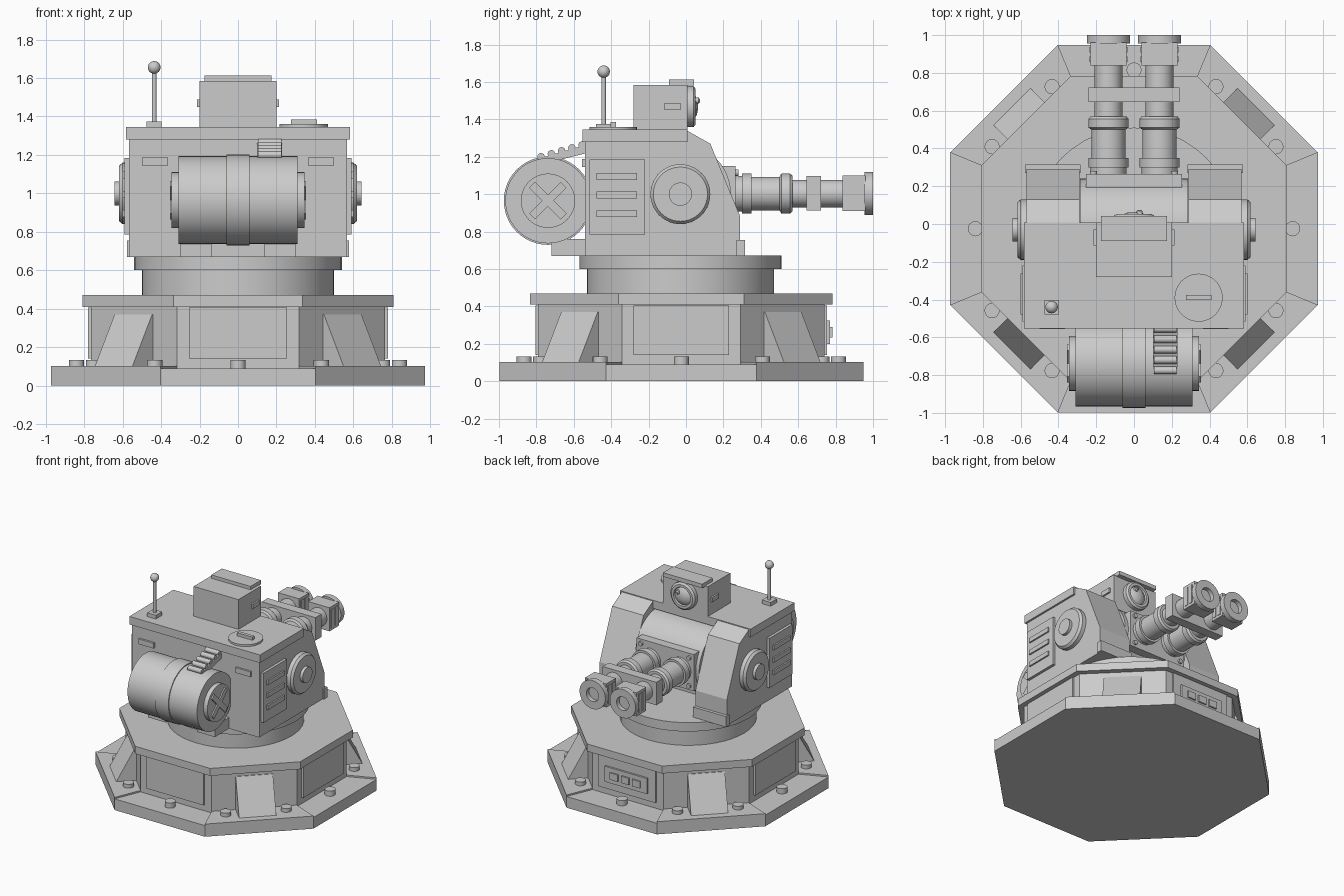
import bpy, bmesh
from math import pi, cos, sin, radians, tan, atan2
from mathutils import Vector, Matrix

if "Cube" in bpy.data.objects:
    bpy.data.objects.remove(bpy.data.objects["Cube"])

CY = -0.025                    # centre line of the base in y
T = tan(pi / 8)


def finish(name, bm, smooth=False):
    bmesh.ops.recalc_face_normals(bm, faces=bm.faces)
    me = bpy.data.meshes.new(name)
    bm.to_mesh(me)
    bm.free()
    ob = bpy.data.objects.new(name, me)
    bpy.context.collection.objects.link(ob)
    if smooth:
        bpy.context.view_layer.objects.active = ob
        ob.select_set(True)
        bpy.ops.object.shade_smooth_by_angle(angle=radians(30))
        ob.select_set(False)
    return ob


def box(name, x, y, z, rot=None):
    """Box from (min, max) ranges, optionally turned about its own centre."""
    bm = bmesh.new()
    c = Vector([(a[0] + a[1]) / 2 for a in (x, y, z)])
    size = [abs(a[1] - a[0]) for a in (x, y, z)]
    m = Matrix.Translation(c) @ (rot or Matrix()) @ Matrix.Diagonal((*size, 1))
    bmesh.ops.create_cube(bm, size=1, matrix=m)
    return finish(name, bm)


def lathe(name, profile, origin, axis='Z', seg=40, phase=0.0, smooth=True):
    """Revolve (radius, distance) points about an axis; the ends are capped."""
    turn = Vector((0, 0, 1)).rotation_difference(
        Vector({'X': (1, 0, 0), '-X': (-1, 0, 0), 'Y': (0, 1, 0), 'Z': (0, 0, 1)}[axis]))
    m = Matrix.Translation(origin) @ turn.to_matrix().to_4x4()
    bm = bmesh.new()
    rings = [[bm.verts.new(m @ Vector((r * cos(2 * pi * i / seg + phase),
                                       r * sin(2 * pi * i / seg + phase), t)))
              for i in range(seg)] for r, t in profile]
    for a, b in zip(rings, rings[1:]):
        for i in range(seg):
            j = (i + 1) % seg
            bm.faces.new((a[i], a[j], b[j], b[i]))
    bm.faces.new(rings[0])
    bm.faces.new(rings[-1])
    return finish(name, bm, smooth)


def prism(name, profile, x, matrix=None):
    """Extrude a (y, z) outline along x."""
    bm = bmesh.new()
    a, b = [[bm.verts.new((px, *p)) for p in profile] for px in x]
    bm.faces.new(a)
    bm.faces.new(b)
    for i in range(len(a)):
        j = (i + 1) % len(a)
        bm.faces.new((a[i], a[j], b[j], b[i]))
    if matrix:
        bm.transform(matrix)
    return finish(name, bm)


def octagon(name, apothem, z0, z1):
    r = apothem / cos(pi / 8)
    lathe(name, [(r, z0), (r, z1)], (0, CY, 0), seg=8, phase=pi / 8, smooth=False)


def around(k):                 # k eighth-turns about the base centre
    return Matrix.Translation((0, CY, 0)) @ Matrix.Rotation(k * pi / 4, 4, 'Z')


# Octagonal base and pedestal
octagon("base_plate", 0.973, 0, 0.09)
octagon("pedestal", 0.765, 0.08, 0.42)
octagon("pedestal_cap", 0.808, 0.41, 0.47)
for k in range(8):
    m = around(k)
    if k % 2:                  # diagonal sides: raised plate and buttress
        bm = bmesh.new()
        lo, hi = [[bm.verts.new(m @ Vector((x * a, a, z))) for x, a in
                   ((-T, 0.973), (T, 0.973), (T, 0.75), (-T, 0.75))] for z in (0.01, 0.102)]
        bm.faces.new(lo)
        bm.faces.new(hi)
        for i in range(4):
            bm.faces.new((lo[i], lo[i - 1], hi[i - 1], hi[i]))
        finish("raised_base_sector", bm)
        prism("buttress", [(0.74, 0.09), (0.915, 0.1), (0.77, 0.37), (0.74, 0.37)],
              (-0.138, 0.138), m)
    else:                      # straight sides: access panel
        prism("pedestal_panel", [(0.75, 0.14), (0.78, 0.14), (0.78, 0.405), (0.75, 0.405)],
              (-0.255, 0.255), m)
for i in range(12):
    a, r = i * pi / 6, 0.84 if i % 3 == 0 else 0.868
    lathe("base_bolt", [(0.04, 0.08), (0.04, 0.132)],
          (r * cos(a), CY + r * sin(a), 0), seg=16)

# Connector panel on the back of the pedestal
box("connector_panel", (-0.19, 0.19), (0.74, 0.77), (0.2, 0.325))
for x in (-0.1, 0, 0.1):
    box("connector_socket", (x - 0.035, x + 0.035), (0.76, 0.782), (0.235, 0.29))

# Turntable
lathe("turntable", [(0.5, 0.46), (0.5, 0.6), (0.54, 0.6), (0.54, 0.672)], (0, -0.03, 0), seg=48)

# Turret body, cheeks and roof
box("turret_core", (-0.3, 0.3), (-0.54, -0.02), (0.67, 1.3))
box("turret_roof", (-0.583, 0.583), (-0.553, 0.008), (1.28, 1.345))
for s in (-1, 1):
    prism("turret_cheek", [(-0.54, 0.67), (0.29, 0.67), (0.29, 0.88), (0.13, 1.27),
                           (0.005, 1.34), (-0.54, 1.34)], (s * 0.288, s * 0.568))
    box("cheek_foot", (s * 0.283, s * 0.578), (0.27, 0.315), (0.67, 0.755))
    # Side pivot hub
    lathe("pivot_hub", [(0.16, 0.55), (0.16, 0.6), (0.145, 0.618), (0.062, 0.618), (0.062, 0.642)],
          (0, -0.03, 1.0), 'X' if s > 0 else '-X')
    # Side vent with three louvres
    box("side_vent", (s * 0.55, s * 0.59), (-0.515, -0.22), (0.785, 1.185))
    for z in (0.895, 0.995, 1.095):
        box("vent_louvre", (s * 0.58, s * 0.602), (-0.478, -0.262), (z - 0.018, z + 0.018))
    box("rear_tab", (s * 0.365, s * 0.5), (-0.556, -0.53), (1.145, 1.187))
    box("drum_bracket", (s * 0.138, s * 0.298), (-0.72, -0.53), (0.67, 0.76))

# Gun cradle and mount plate
lathe("gun_cradle", [(0.27, -0.285), (0.27, 0.285)], (0, -0.03, 1.0), 'X', seg=48)
box("gun_mount_plate", (-0.255, 0.255), (0.18, 0.265), (0.855, 1.15))
for x in (-0.215, 0.215):
    for z in (0.89, 1.115):
        lathe("mount_bolt", [(0.018, 0.26), (0.018, 0.28)], (x, 0, z), 'Y', seg=12)

# Twin barrels with sleeves and muzzle brakes
for s in (-1, 1):
    x = s * 0.135
    lathe("barrel", [(0.095, 0.25), (0.095, 0.3), (0.107, 0.3), (0.107, 0.35), (0.09, 0.35),
                     (0.09, 0.5), (0.107, 0.51), (0.107, 0.555), (0.095, 0.57), (0.073, 0.57),
                     (0.073, 0.86)], (x, 0, 1.003), 'Y')
    box("muzzle_brake", (x - 0.095, x + 0.095), (0.838, 0.96), (0.91, 1.1))
    for side in (-1, 1):
        for y in (0.872, 0.922):
            box("muzzle_rib", (x + side * 0.09, x + side * 0.1), (y - 0.015, y + 0.015),
                (0.93, 1.08))
    lathe("muzzle_ring", [(0.115, 0.955), (0.115, 1.0), (0.055, 1.0), (0.055, 0.965)],
          (x, 0, 1.003), 'Y')
box("barrel_clamp", (-0.24, 0.24), (0.645, 0.722), (0.912, 1.097))

# Ammunition drum behind the turret
DY, DZ = -0.738, 0.965
lathe("ammo_drum", [(0.145, -0.345), (0.145, -0.31), (0.228, -0.31), (0.228, -0.06), (0.236, -0.06),
                    (0.236, 0.06), (0.228, 0.06), (0.228, 0.31), (0.145, 0.31), (0.145, 0.345)],
      (0, DY, DZ), 'X', seg=48)
for s in (-1, 1):
    for a in (pi / 4, -pi / 4):
        box("drum_cross_bar", (s * 0.335, s * 0.355), (DY - 0.12, DY + 0.12),
            (DZ - 0.022, DZ + 0.022), Matrix.Rotation(a, 4, 'X'))

# Feed chute from drum to turret
prism("feed_chute", [(-0.79, 1.155), (-0.53, 1.22), (-0.53, 1.265), (-0.79, 1.19)], (0.1, 0.23))
for i in range(5):
    y = -0.775 + i * 0.055
    lathe("feed_round", [(0.02, 0.105), (0.02, 0.225)], (0, y, 1.2 + i * 0.0158), 'X', seg=16)

# Sensor head
box("sensor_box", (-0.2, 0.2), (-0.28, 0.008), (1.34, 1.585))
box("sensor_visor", (-0.175, 0.175), (-0.09, 0.043), (1.58, 1.612))
lathe("sensor_lens", [(0.11, 0), (0.11, 0.04), (0.095, 0.052), (0.075, 0.052), (0.07, 0.04),
                      (0.045, 0.058), (0.015, 0.064)], (0, 0, 1.468), 'Y')
lathe("lens_stud", [(0.016, 0.04), (0.016, 0.068), (0.008, 0.075)], (0.03, 0, 1.5), 'Y', seg=16)
for s in (-1, 1):
    box("sensor_side_tab", (s * 0.19, s * 0.214), (-0.115, -0.03), (1.45, 1.487))

# Roof hatch with handle
lathe("roof_hatch", [(0.127, 1.34), (0.127, 1.36)], (0.342, -0.39, 0))
box("hatch_handle", (0.275, 0.41), (-0.403, -0.375), (1.35, 1.385))

# Antenna
box("antenna_base", (-0.475, -0.397), (-0.48, -0.402), (1.34, 1.375))
lathe("antenna_rod", [(0.012, 1.37), (0.012, 1.64)], (-0.436, -0.44, 0), seg=16)
bm = bmesh.new()
bmesh.ops.create_uvsphere(bm, u_segments=20, v_segments=12, radius=0.033,
                          matrix=Matrix.Translation((-0.436, -0.44, 1.655)))
finish("antenna_ball", bm, True)
